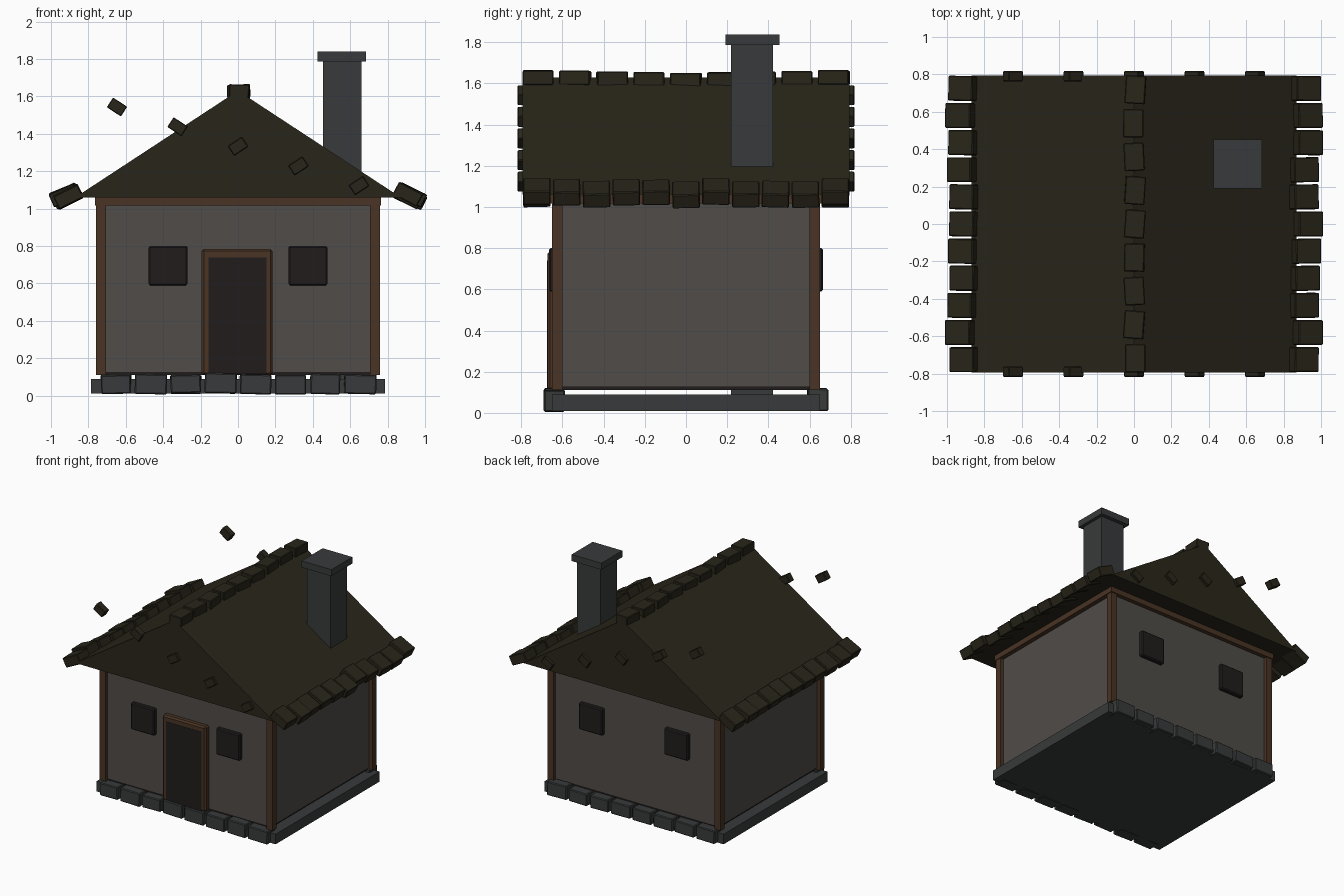
import bpy, math, random
from mathutils import Matrix

if "Cube" in bpy.data.objects:
    bpy.data.objects.remove(bpy.data.objects["Cube"])

random.seed(4)


def material(name, r, g, b):
    m = bpy.data.materials.new(name)
    m.diffuse_color = (r, g, b, 1)
    m.use_nodes = True
    m.node_tree.nodes["Principled BSDF"].inputs["Base Color"].default_value = m.diffuse_color
    return m


PLASTER = material("plaster", 0.08, 0.072, 0.065)
WOOD = material("wood", 0.065, 0.033, 0.017)
STONE = material("stone", 0.04, 0.042, 0.043)
THATCH = material("roof_brown", 0.022, 0.019, 0.010)
DARK = material("dark", 0.015, 0.012, 0.012)


def box(name, center, size, mat, rot=(0, 0, 0), bevel=0):
    x, y, z = (s / 2 for s in size)
    verts = [(i * x, j * y, k * z) for i in (-1, 1) for j in (-1, 1) for k in (-1, 1)]
    faces = [(0, 1, 3, 2), (4, 6, 7, 5), (0, 4, 5, 1), (2, 3, 7, 6), (0, 2, 6, 4), (1, 5, 7, 3)]
    return mesh(name, verts, faces, mat, center, rot, bevel)


def mesh(name, verts, faces, mat, loc=(0, 0, 0), rot=(0, 0, 0), bevel=0):
    me = bpy.data.meshes.new(name)
    me.from_pydata(verts, [], faces)
    me.materials.append(mat)
    ob = bpy.data.objects.new(name, me)
    bpy.context.collection.objects.link(ob)
    ob.location, ob.rotation_euler = loc, rot
    if bevel:
        b = ob.modifiers.new("bevel", 'BEVEL')
        b.width, b.segments = bevel, 1
    return ob


def jitter(a):
    return random.uniform(-a, a)


# foundation slab, floor and walls
box("foundation", (0, 0, 0.05), (1.57, 1.30, 0.08), STONE)
box("floor", (0, 0, 0.12), (1.44, 1.24, 0.02), DARK)
box("walls", (0, 0, 0.59), (1.46, 1.25, 0.93), PLASTER)

# rows of foundation stones, front and back
for side in (-1, 1):
    for i in range(8):
        box("foundation_stone", (-0.652 + i * 0.1865, side * 0.64, 0.062 + jitter(0.005)),
            (0.165 + jitter(0.008), 0.10, 0.102 + jitter(0.008)), STONE,
            (0, jitter(0.03), jitter(0.02)), 0.006)

# corner posts and top beams
for sx in (-1, 1):
    for sy in (-1, 1):
        box("corner_post", (sx * 0.732, sy * 0.625, 0.565), (0.054, 0.05, 0.91), WOOD)
    box("side_beam", (sx * 0.735, 0, 1.04), (0.06, 1.30, 0.045), WOOD)
for sy in (-1, 1):
    box("end_beam", (0, sy * 0.63, 1.04), (1.53, 0.055, 0.045), WOOD)

# windows on front and back
for sy in (-1, 1):
    for sx in (-1, 1):
        box("window", (sx * 0.374, sy * 0.645, 0.695), (0.208, 0.04, 0.21), DARK, bevel=0.008)

# door in its frame
box("door_frame", (-0.005, -0.645, 0.447), (0.38, 0.055, 0.675), WOOD, bevel=0.012)
box("door", (-0.003, -0.650, 0.427), (0.31, 0.049, 0.625), DARK)

# solid gable roof
profile = [(-0.87, 1.06), (0.87, 1.06), (0, 1.63)]
verts = [(x, y, z) for y in (-0.795, 0.795) for x, z in profile]
mesh("roof", verts, [(0, 1, 2), (3, 5, 4), (0, 3, 4, 1), (1, 4, 5, 2), (2, 5, 3, 0)], THATCH)

# eave tiles along both long sides
for side in (-1, 1):
    for i in range(11):
        box("eave_tile", (side * (0.92 + jitter(0.013)), -0.725 + i * 0.145, 1.068 + jitter(0.01)),
            (0.145, 0.133, 0.075), THATCH,
            (jitter(0.03), side * math.radians(25 + jitter(3)), jitter(0.02)), 0.005)

# ridge tiles
for i in range(9):
    box("ridge_tile", (jitter(0.008), -0.718 + i * 0.1795, 1.617 + abs(i - 4) * 0.003),
        (0.108, 0.15, 0.07), THATCH, (0, jitter(0.03), jitter(0.08)), 0.005)

# slanting row of tiles across each gable
for sy in (-1, 1):
    for i in range(5):
        x = (i - 2) * 0.3235
        tilt = math.radians(33 if x < 0 else -33)
        box("gable_tile", (x, sy * 0.79, 1.333 - (i - 2) * 0.105),
            (0.09, 0.055, 0.062), THATCH, (0, tilt, 0), 0.004)

# chimney
box("chimney", (0.557, 0.32, 0.94), (0.205, 0.205, 1.70), STONE)
box("chimney_cap", (0.555, 0.322, 1.813), (0.26, 0.262, 0.052), STONE)
